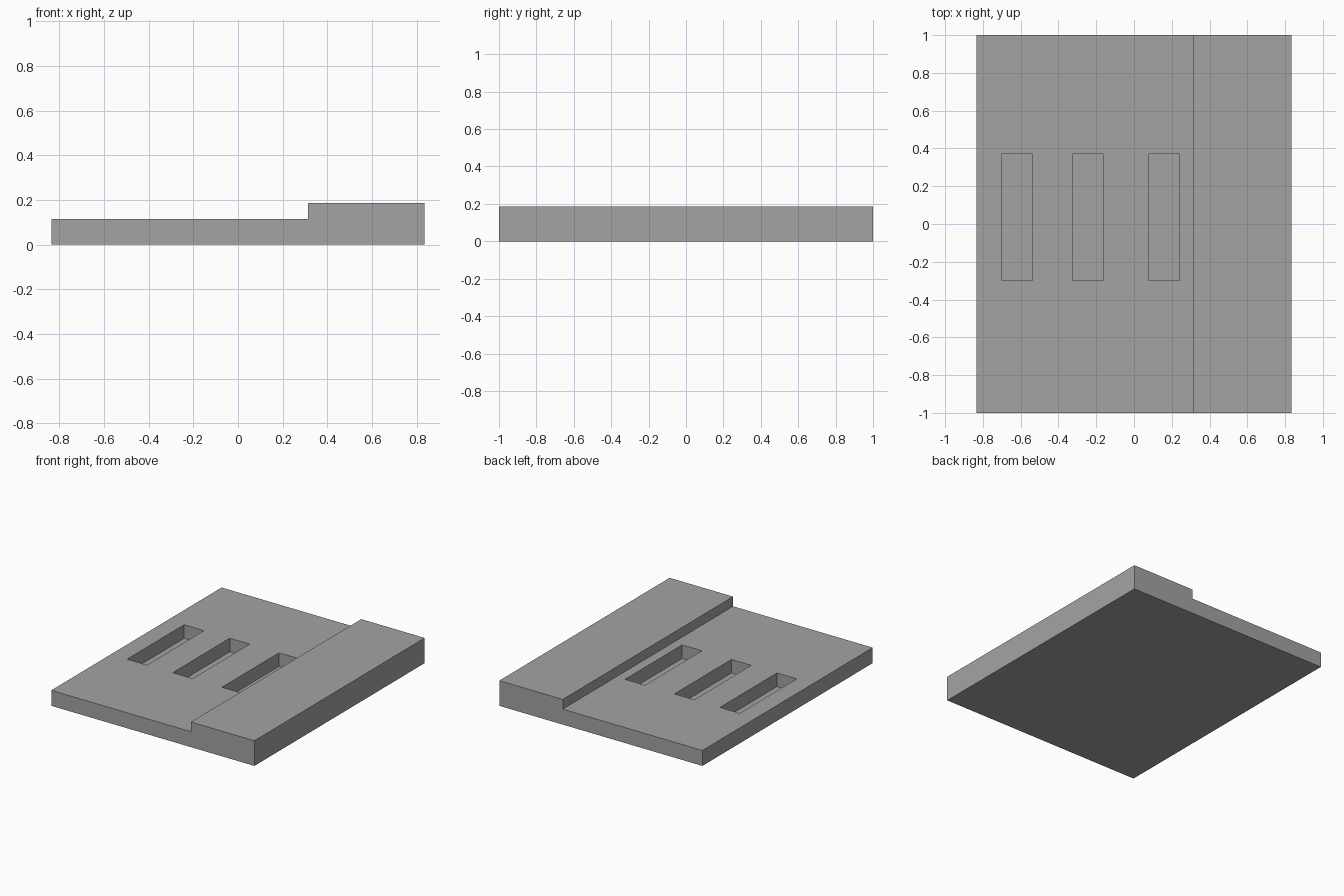
import bpy
import bmesh
from mathutils import Vector

cube = bpy.data.objects.get("Cube")
if cube:
    bpy.data.objects.remove(cube, do_unlink=True)

HALF_X, HALF_Y = 0.835, 1.0
STEP_X, LOW_Z, HIGH_Z = 0.313, 0.115, 0.187
SLOT_FLOOR, SLOT_WIDTH = 0.014, 0.163
SLOT_FRONT, SLOT_BACK = -0.30, 0.37

grey = bpy.data.materials.new("mid_grey")
grey.use_nodes = True
colour = (0.37, 0.37, 0.37, 1.0)
grey.diffuse_color = colour
grey.node_tree.nodes["Principled BSDF"].inputs["Base Color"].default_value = colour


def extrude_profile(name, profile, y0, y1):
    """Sweep an x/z outline from y0 to y1 as a closed solid."""
    bm = bmesh.new()
    face = bm.faces.new([bm.verts.new((x, y0, z)) for x, z in profile])
    swept = bmesh.ops.extrude_face_region(bm, geom=[face], use_keep_orig=True)
    moved = [v for v in swept["geom"] if isinstance(v, bmesh.types.BMVert)]
    bmesh.ops.translate(bm, verts=moved, vec=Vector((0, y1 - y0, 0)))
    bmesh.ops.recalc_face_normals(bm, faces=bm.faces)
    mesh = bpy.data.meshes.new(name)
    bm.to_mesh(mesh)
    bm.free()
    mesh.materials.append(grey)
    obj = bpy.data.objects.new(name, mesh)
    bpy.context.collection.objects.link(obj)
    return obj


# Plate with a raised strip along its left edge
plate = extrude_profile("stepped_plate", [
    (-HALF_X, 0), (HALF_X, 0), (HALF_X, HIGH_Z),
    (STEP_X, HIGH_Z), (STEP_X, LOW_Z), (-HALF_X, LOW_Z),
], -HALF_Y, HALF_Y)

# Three blind slots sunk into the lower deck
for i, x in enumerate((-0.62, -0.245, 0.16)):
    left, right = x - SLOT_WIDTH / 2, x + SLOT_WIDTH / 2
    cutter = extrude_profile(f"slot_cutter_{i + 1}", [
        (left, SLOT_FLOOR), (right, SLOT_FLOOR), (right, HIGH_Z), (left, HIGH_Z),
    ], SLOT_FRONT, SLOT_BACK)
    cutter.hide_render = True
    cut = plate.modifiers.new(f"slot_{i + 1}", 'BOOLEAN')
    cut.operation = 'DIFFERENCE'
    cut.solver = 'EXACT'
    cut.object = cutter
    bpy.context.view_layer.objects.active = plate
    bpy.ops.object.modifier_apply(modifier=cut.name)
    bpy.data.objects.remove(cutter, do_unlink=True)
